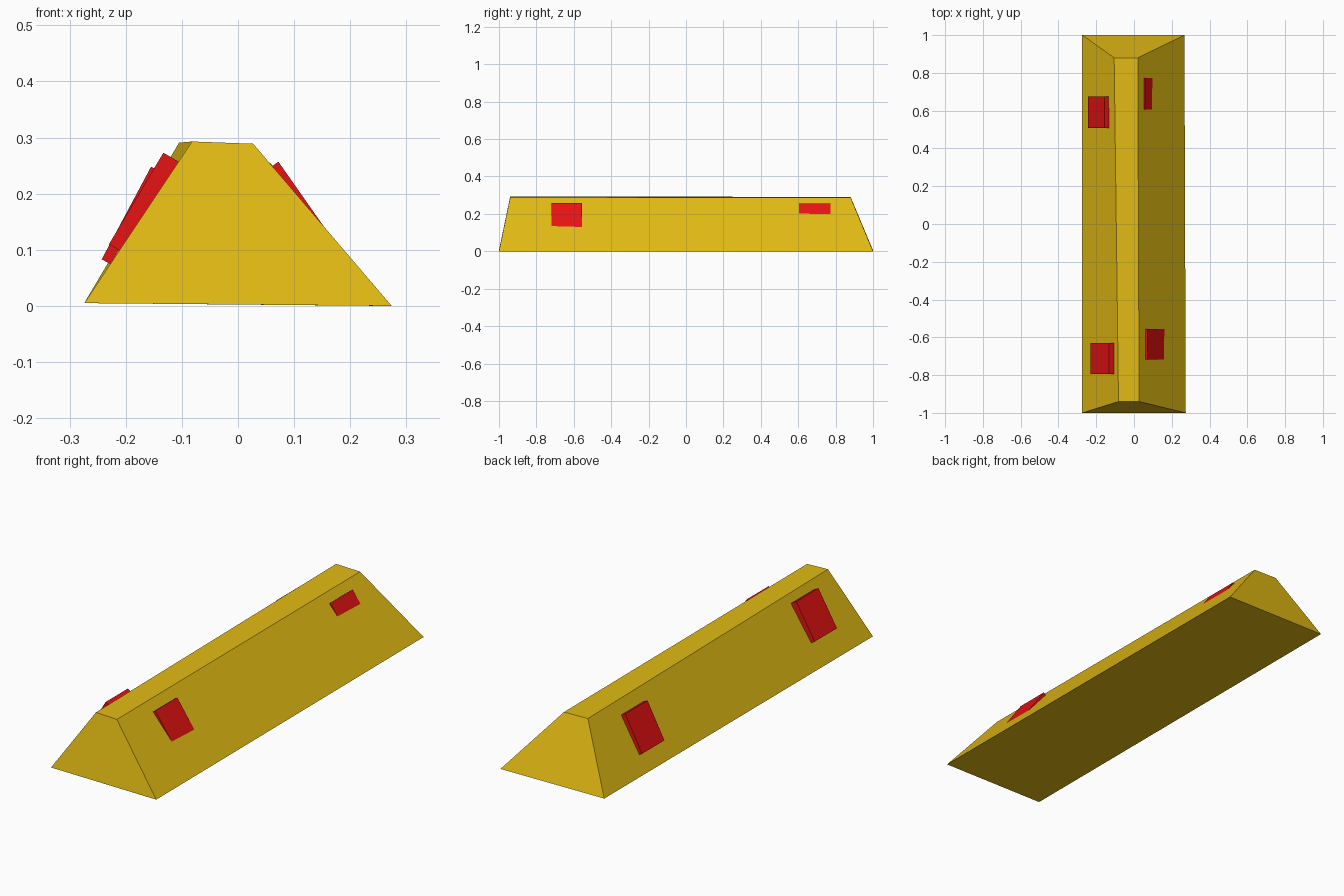
import bpy, bmesh
from mathutils import Vector

if "Cube" in bpy.data.objects:
    bpy.data.objects.remove(bpy.data.objects["Cube"])


def material(name, rgb):
    m = bpy.data.materials.new(name)
    m.diffuse_color = (*rgb, 1)
    m.use_nodes = True
    m.node_tree.nodes["Principled BSDF"].inputs["Base Color"].default_value = m.diffuse_color
    return m


def prism(name, ring_a, ring_b, mat):
    """Closed solid between two matching four-point rings."""
    bm = bmesh.new()
    a = [bm.verts.new(p) for p in ring_a]
    b = [bm.verts.new(p) for p in ring_b]
    bm.faces.new(a)
    bm.faces.new(b)
    for i in range(4):
        j = (i + 1) % 4
        bm.faces.new((a[i], a[j], b[j], b[i]))
    bmesh.ops.recalc_face_normals(bm, faces=bm.faces)
    mesh = bpy.data.meshes.new(name)
    bm.to_mesh(mesh)
    bm.free()
    mesh.materials.append(mat)
    obj = bpy.data.objects.new(name, mesh)
    bpy.context.collection.objects.link(obj)
    return obj


yellow = material("yellow", (0.77, 0.50, 0.007))
red = material("red", (0.80, 0.006, 0.006))

# Tapered barrier body, slightly lopsided
base = [(-0.274, -1, 0.005), (0.274, -1, 0), (0.267, 1, 0), (-0.274, 1, 0.005)]
crest = [(-0.082, -0.94, 0.293), (0.027, -0.94, 0.289),
         (0.020, 0.88, 0.288), (-0.105, 0.88, 0.291)]
prism("barrier_body", base, crest, yellow)


# Reflector blocks sunk into the slopes: outer face runs from top to bottom (x, z)
def reflector(name, top, bottom, y0, y1, depth=0.035):
    t, b = Vector((top[0], 0, top[1])), Vector((bottom[0], 0, bottom[1]))
    d = (b - t).normalized()
    inward = Vector((d.z, 0, -d.x))
    if inward.z > 0:
        inward.negate()
    section = [t, b, b + inward * depth, t + inward * depth]
    prism(name, [(p.x, y0, p.z) for p in section],
          [(p.x, y1, p.z) for p in section], red)


reflector("reflector_left_front", (-0.133, 0.273), (-0.230, 0.110), -0.795, -0.630)
reflector("reflector_left_back", (-0.155, 0.248), (-0.243, 0.083), 0.508, 0.674)
reflector("reflector_right_front", (0.072, 0.257), (0.180, 0.103), -0.718, -0.555)
reflector("reflector_right_back", (0.0575, 0.255), (0.166, 0.101), 0.605, 0.772)
